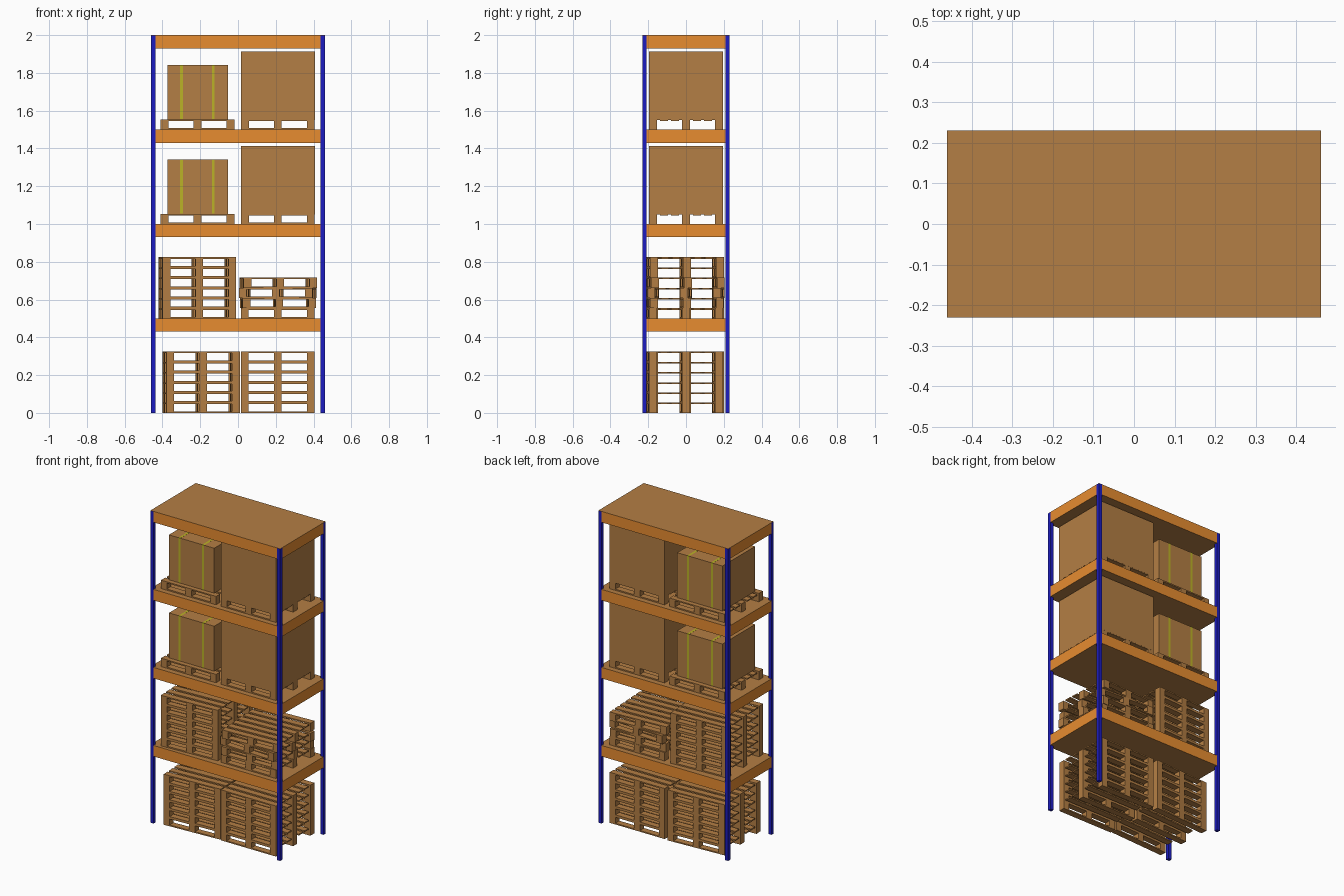
import bpy, bmesh, math
from mathutils import Matrix, Vector

if "Cube" in bpy.data.objects:
    bpy.data.objects.remove(bpy.data.objects["Cube"])


def material(name, rgb):
    m = bpy.data.materials.new(name)
    m.diffuse_color = (*rgb, 1)
    m.use_nodes = True
    m.node_tree.nodes["Principled BSDF"].inputs["Base Color"].default_value = m.diffuse_color
    return m


WOOD = material("wood_brown", (0.455, 0.21, 0.058))
ORANGE = material("beam_orange", (0.8, 0.265, 0.03))
BLUE = material("post_blue", (0.012, 0.012, 0.53))
TAPE = material("tape_olive", (0.5, 0.45, 0.02))


def add_box(bm, lo, hi):
    lo, hi = Vector(lo), Vector(hi)
    mat = Matrix.Translation((lo + hi) / 2) @ Matrix.Diagonal((*(hi - lo), 1))
    bmesh.ops.create_cube(bm, size=1, matrix=mat)


def finish(name, bm, *mats):
    me = bpy.data.meshes.new(name)
    bm.to_mesh(me)
    bm.free()
    for m in mats:
        me.materials.append(m)
    ob = bpy.data.objects.new(name, me)
    bpy.context.collection.objects.link(ob)
    return ob


def box(name, lo, hi, mat):
    bm = bmesh.new()
    add_box(bm, lo, hi)
    return finish(name, bm, mat)


# Corner posts
for sx in (-1, 1):
    for sy in (-1, 1):
        cx, cy, h = sx * 0.449, sy * 0.219, 0.0112
        box("corner_post", (cx - h, cy - h, 0), (cx + h, cy + h, 1.999), BLUE)

# Shelves: orange sides, wooden top and underside
for z in (0.5, 1.0, 1.5, 2.0):
    bm = bmesh.new()
    add_box(bm, (-0.4599, -0.2299, z - 0.07), (0.4599, 0.2299, z))
    bm.normal_update()
    for f in bm.faces:
        f.material_index = 0 if abs(f.normal.z) > 0.5 else 1
    finish("shelf", bm, WOOD, ORANGE)

# Pallet: three runners, nine blocks, seven deck slats
SIZE, PH, BLOCK, T = 0.39, 0.054, 0.041, 0.008


def pallet(x, y, z, angle=0):
    bm = bmesh.new()
    h, b = SIZE / 2, BLOCK / 2
    for cy in (b - h, 0, h - b):
        add_box(bm, (-h, cy - b, 0), (h, cy + b, T))
        for cx in (b - h, 0, h - b):
            add_box(bm, (cx - b, cy - b, T), (cx + b, cy + b, PH - T))
    for i in range(7):
        cy = (b - h) + i * (SIZE - BLOCK) / 6
        add_box(bm, (-h, cy - b, PH - T), (h, cy + b, PH))
    ob = finish("pallet", bm, WOOD)
    ob.location = (x, y, z)
    ob.rotation_euler.z = math.radians(angle)


# Empty pallet stacks on the two lower levels
for i in range(6):
    pallet(-0.195, -0.005, i * PH, 3)
    pallet(0.21, 0, i * PH)
    pallet(-0.215, -0.005, 0.5 + i * PH, 3)
for i, (dx, dy, a) in enumerate([(0, 0, 0), (0.002, -0.002, 2), (0, 0, -3), (0.004, 0, 3)]):
    pallet(0.21 + dx, dy, 0.5 + i * PH, a)

# Loaded pallets on the two upper levels
for z in (1.0, 1.5):
    pallet(-0.214, 0, z)
    pallet(0.211, 0, z)
    top = z + PH
    box("large_carton", (0.0155, -0.1955, top - 0.004), (0.4065, 0.1955, z + 0.412), WOOD)
    box("small_carton", (-0.374, -0.165, top), (-0.053, 0.165, z + 0.342), WOOD)
    # Tape strips wrapped over the small carton
    for x in (-0.299, -0.131):
        box("tape_strip", (x - 0.007, -0.1655, top + 0.001), (x + 0.007, 0.1655, z + 0.3425), TAPE)
